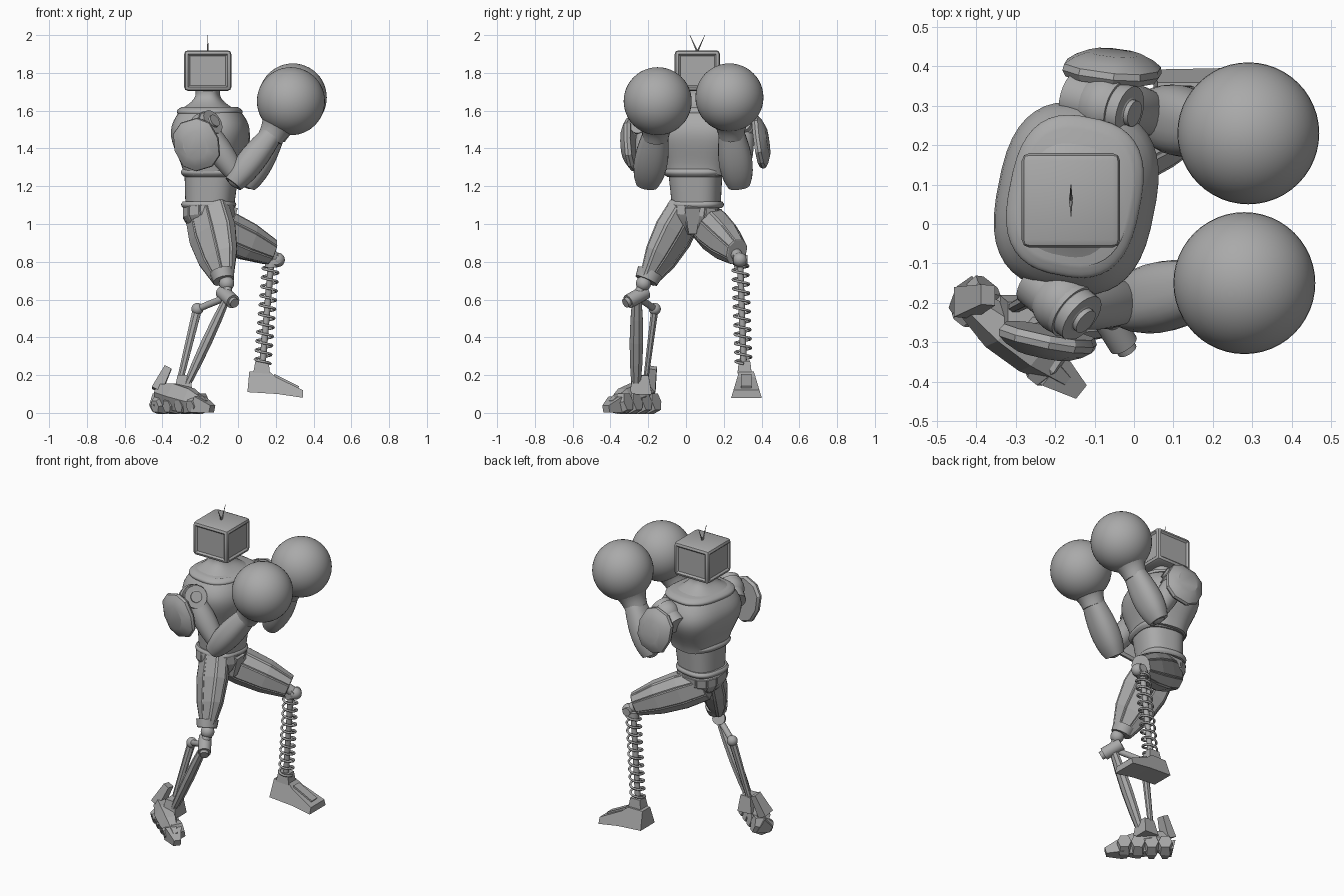
import bpy, bmesh, math
from mathutils import Vector, Matrix

if "Cube" in bpy.data.objects:
    bpy.data.objects.remove(bpy.data.objects["Cube"])

COLOUR = (.4, .4, .4, 1)
grey = bpy.data.materials.new("plain grey")
grey.use_nodes = True
grey.diffuse_color = COLOUR
grey.node_tree.nodes["Principled BSDF"].inputs["Base Color"].default_value = COLOUR


def V(x, y, z):
    return Vector((x, y, z))


FORWARD, UP = V(1, 0, 0), V(0, 0, 1)
FACING = V(1, -.2, 0)


def finish(name, bm, smooth):
    bmesh.ops.recalc_face_normals(bm, faces=bm.faces)
    mesh = bpy.data.meshes.new(name)
    bm.to_mesh(mesh)
    bm.free()
    mesh.materials.append(grey)
    for face in mesh.polygons:
        face.use_smooth = smooth > 0
    if smooth:
        mesh.set_sharp_from_angle(angle=math.radians(smooth))
    part = bpy.data.objects.new(name, mesh)
    bpy.context.scene.collection.objects.link(part)


def superellipse(angle, power):
    return [math.copysign(abs(w) ** (2 / power), w) for w in (math.cos(angle), math.sin(angle))]


def sweep(name, stations, ratio=1, ref=FORWARD, sides=24, power=2, smooth=35, panel=0):
    """Skin superellipse sections along (point, radius) stations."""
    bm = bmesh.new()
    last = len(stations) - 1
    rings = []
    for i, (point, radius) in enumerate(stations):
        tangent = (stations[min(i + 1, last)][0] - stations[max(i - 1, 0)][0]).normalized()
        u = (ref - tangent * ref.dot(tangent)).normalized()
        v = tangent.cross(u) * ratio
        ring = []
        for k in range(sides):
            x, y = superellipse(math.tau * (k + .5) / sides, power)
            ring.append(bm.verts.new(point + (u * x + v * y) * radius))
        rings.append(ring)
    walls = []
    for low, high in zip(rings, rings[1:]):
        for k in range(sides):
            walls.append(bm.faces.new((low[k - 1], low[k], high[k], high[k - 1])))
    bm.faces.new(rings[0])
    bm.faces.new(rings[-1])
    bmesh.ops.recalc_face_normals(bm, faces=bm.faces)
    if panel:
        # One long raised panel per side
        for k in range(sides):
            bmesh.ops.inset_region(bm, faces=walls[k::sides], thickness=.006, depth=panel)
    finish(name, bm, smooth)


def limb(name, a, b, start, end, bulge=0, peak=1, steps=8, **shape):
    """Straight tapered part that swells (or narrows) between its ends."""
    stations = []
    for i in range(steps + 1):
        f = i / steps
        swell = bulge * math.sin(math.pi * f ** peak)
        stations.append((a.lerp(b, f), start + (end - start) * f + swell))
    sweep(name, stations, **shape)


def rod(name, a, b, radius):
    limb(name, a, b, radius, radius, steps=1, ref=V(.3, .2, .9))


def block(name, a, b, start, end, ratio=1, ref=UP):
    limb(name, a, b, start, end, steps=1, ratio=ratio, ref=ref, sides=4, power=60, smooth=0)


def ball(name, centre, radius):
    bm = bmesh.new()
    bmesh.ops.create_uvsphere(bm, u_segments=48, v_segments=24, radius=radius,
                              matrix=Matrix.Translation(centre))
    finish(name, bm, 60)


# Head: rounded box with recessed side panels and two antennae
head = V(-.16, .06, 1.812)
bm = bmesh.new()
bmesh.ops.create_cube(bm, size=1, matrix=Matrix.Translation(head) @ Matrix.Diagonal((.25, .24, .215, 1)))
bmesh.ops.bevel(bm, geom=bm.edges[:], offset=.02, segments=2, profile=.5, affect='EDGES')
screens = [f for f in bm.faces if f.calc_area() > .02 and abs(f.normal.z) < .5]
bmesh.ops.inset_individual(bm, faces=screens, thickness=.014, depth=-.01)
finish("head", bm, 30)
for side in (-1, 1):
    limb("antenna", head + UP * .1, head + V(0, side * .04, .188), .005, .001, sides=6)

# Torso, turned slightly toward the right side
trunk = dict(ref=FACING, sides=40, power=2.7)
limb("neck", V(-.16, .06, 1.6), V(-.16, .06, 1.72), .15, .065, -.035, ratio=1.2, **trunk)
limb("chest", V(-.14, .055, 1.26), V(-.15, .07, 1.61), .14, .145, .058, peak=1.5, steps=12, ratio=1.2, **trunk)
limb("collar_rim", V(-.15, .07, 1.585), V(-.15, .07, 1.62), .165, .14, .012, ratio=1.22, **trunk)
limb("chest_lower_rim", V(-.14, .05, 1.25), V(-.14, .05, 1.29), .14, .15, .012, ratio=1.05, **trunk)
limb("abdomen", V(-.15, .055, 1.09), V(-.14, .05, 1.28), .125, .14, **trunk)
limb("belt", V(-.155, .055, 1.085), V(-.155, .055, 1.12), .132, .132, .01, **trunk)
limb("pelvis", V(-.155, .055, 1.09), V(-.15, .04, .94), .137, .05, .035, steps=3,
     sides=12, power=2.6, smooth=25, panel=.004)
block("groin_plate", V(-.03, .035, 1.09), V(-.06, .035, .95), .03, .015, ratio=1.4, ref=FORWARD)


# Arms: shoulder joint, outer pad, upper arm, forearm and round glove
def arm(side, shoulder, elbow, wrist, glove, pad, outward, drum):
    outward.normalize()
    drum.normalize()
    ball(side + "_shoulder_ball", shoulder, .08)
    rod(side + "_shoulder_drum", shoulder - drum * .1, shoulder + drum * .07, .068)
    rod(side + "_shoulder_ring", shoulder + drum * .01, shoulder + drum * .04, .076)
    rod(side + "_shoulder_cap", shoulder + drum * .06, shoulder + drum * .085, .034)
    limb(side + "_shoulder_pad", pad - outward * .025, pad + outward * .04, .13, .075, .035,
         steps=4, ratio=.88, ref=V(-.3, 0, 1), sides=10, power=2.4, smooth=25)
    limb(side + "_upper_arm", shoulder, elbow, .06, .045, .015)
    ball(side + "_elbow", elbow, .055)
    heel = elbow.lerp(wrist, -.14)
    limb(side + "_forearm", heel, wrist, .05, .055, .022, peak=.8, ratio=1.2, power=2.4)
    reach = (glove - wrist).normalized()
    limb(side + "_glove_cuff", wrist - reach * .03, wrist + reach * .12, .068, .15, -.02, smooth=50)
    ball(side + "_glove", glove, .18)


arm("right", shoulder=V(-.18, -.2, 1.51), elbow=V(0, -.2, 1.245), wrist=V(.185, -.16, 1.48),
    glove=V(.28, -.15, 1.65), pad=V(-.22, -.295, 1.42), outward=V(-.2, -1, -.1), drum=V(.6, -.5, .4))
arm("left", shoulder=V(-.07, .3, 1.51), elbow=V(.065, .275, 1.24), wrist=V(.2, .24, 1.49),
    glove=V(.29, .23, 1.67), pad=V(-.055, .395, 1.435), outward=V(.1, 1, .15), drum=V(.7, -.2, .4))

# Right leg: flat panelled thigh turned outward, knee drum, two shin struts
thigh = dict(steps=3, sides=8, smooth=0, panel=.005)
knee, axle = V(-.06, -.225, .685), V(.5, -.8, -.45).normalized()
hub = knee + V(.005, -.035, -.07)
knob = V(-.215, -.165, .55)
limb("right_thigh", V(-.165, 0, 1.07), V(-.075, -.205, .7), .13, .058, .04, ratio=.58,
     ref=V(.75, -.6, 0), **thigh)
limb("right_thigh_cuff", V(-.085, -.19, .745), V(-.075, -.21, .7), .066, .058, ratio=1.1, sides=12)
ball("right_knee_ball", knee, .04)
rod("right_knee_drum", hub - axle * .06, hub + axle * .06, .038)
rod("right_knee_cap", hub + axle * .05, hub + axle * .08, .026)
rod("right_knee_neck", knee, hub, .025)
rod("right_knee_link", hub, knob, .018)
ball("right_shin_knob", knob, .032)
strut = dict(sides=8, smooth=0, steps=4)
limb("right_rear_strut", knob, V(-.31, -.215, .16), .026, .018, ratio=.8, **strut)
limb("right_front_strut", hub, V(-.275, -.265, .14), .02, .02, .01, ratio=1.3, **strut)

# Right foot: a row of faceted toe blocks on the ground under a raised instep
along, out = V(.78, -.62, 0), V(-.62, -.78, 0)
root = V(-.305, -.29, 0)
for toe in range(4):
    base = root + along * (toe * .08 - .135)
    limb(f"right_toe_{toe}", base - out * .065 + UP * .06, base + out * .05 + UP * .033,
         .05, .033, .02, steps=2, ratio=.8, ref=UP, sides=6, power=2.6, smooth=0)
limb("right_instep", root - along * .15 + UP * .11, root + along * .17 + UP * .04, .05, .03, .045,
     steps=3, ratio=.75, ref=UP, sides=6, smooth=0)
block("right_heel_fin", V(-.43, -.2, .12), V(-.37, -.18, .24), .03, .02, ratio=1.3, ref=FORWARD)
block("right_heel_block", V(-.4, -.19, .06), V(-.45, -.225, .025), .05, .02, ratio=1.1)
block("right_toe_tip", root + along * .12 + UP * .045, root + along * .215 + UP * .02, .045, .02, ratio=1.1)
block("right_ankle", V(-.29, -.24, .1), V(-.285, -.24, .2), .05, .035, ratio=1.2, ref=FORWARD)

# Left leg: raised panelled thigh, ball knee and coil spring shin
knee = V(.21, .285, .81)
limb("left_thigh", V(-.2, .09, 1.02), V(.175, .27, .85), .1, .068, .025, ratio=.8, ref=UP, power=2.4, **thigh)
rod("left_knee_pin", V(.14, .25, .865), knee, .03)
ball("left_knee_ball", knee, .038)
rod("left_knee_axle", knee - V(.01, .035, 0), knee + V(-.01, .04, 0), .026)
top, bottom = V(.175, .287, .79), V(.13, .305, .26)
rod("spring_core", top, bottom, .017)
rod("spring_seat", top + UP * .02, top - UP * .02, .033)
turns, steps = 11, 14
coil = []
for k in range(turns * steps + 1):
    angle = math.tau * k / steps
    centre = top.lerp(bottom, k / (turns * steps))
    coil.append((centre + V(math.cos(angle), math.sin(angle), 0) * .042, .007))
sweep("coil_spring", coil, ref=UP, sides=6, smooth=80)

# Left foot: side profile extruded across, narrower on top
profile = [(.06, .22), (.165, .22), (.2, .19), (.345, .12), (.345, .08), (.21, .1), (.05, .11)]
bm = bmesh.new()
left, right = [[bm.verts.new((x, .32 + side * (.105 - .3 * z), z)) for x, z in profile] for side in (1, -1)]
for k in range(len(profile)):
    bm.faces.new((left[k - 1], left[k], right[k], right[k - 1]))
bm.faces.new(left)
bm.faces.new(right)
finish("left_foot", bm, 0)
block("left_foot_plate", V(.19, .32, .2), V(.32, .32, .135), .007, .007, ratio=4)
block("left_ankle", V(.125, .31, .21), V(.127, .31, .275), .045, .035, ratio=.85, ref=FORWARD)
